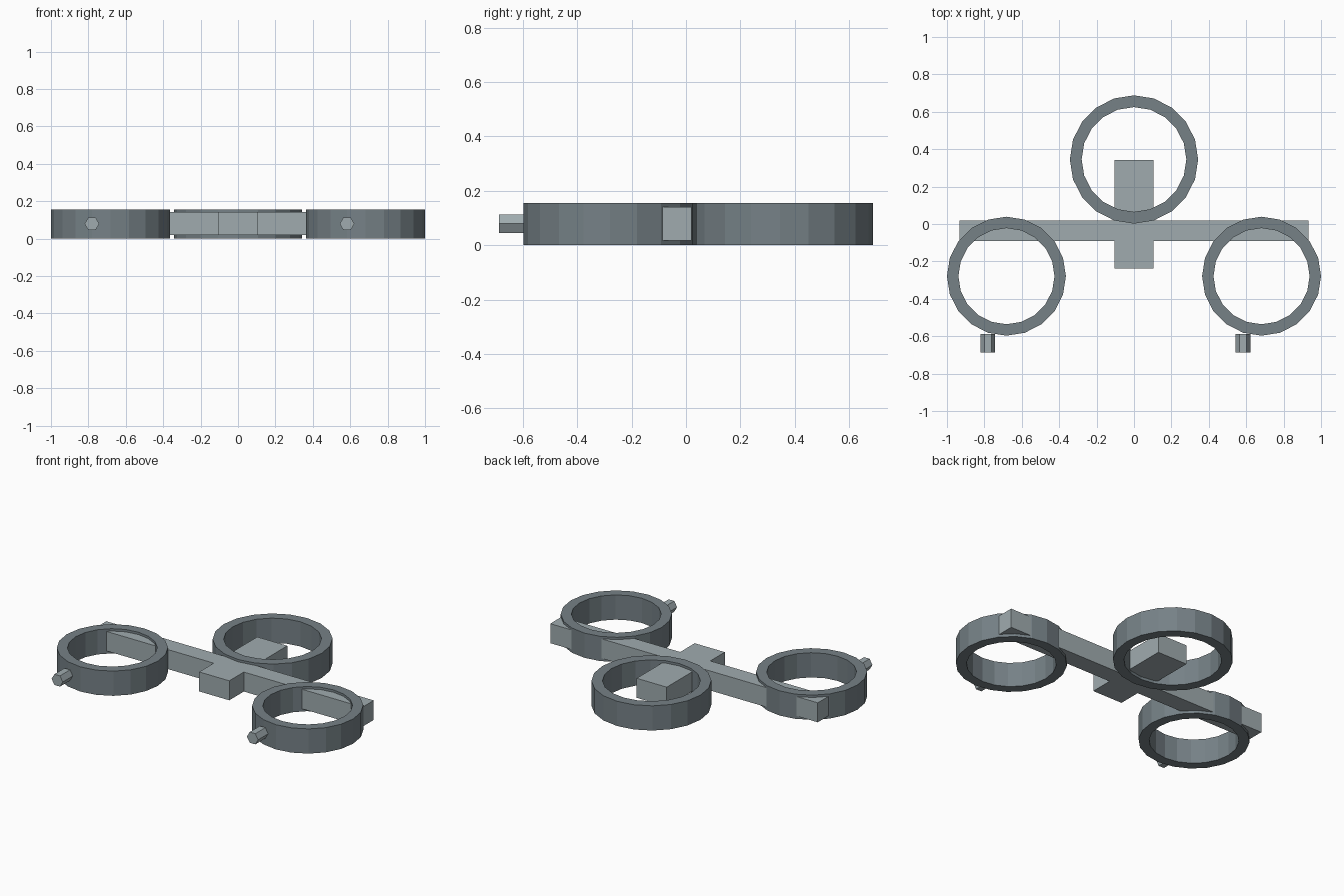
import bpy, bmesh, math

if "Cube" in bpy.data.objects:
    bpy.data.objects.remove(bpy.data.objects["Cube"])


def material(name, color):
    mat = bpy.data.materials.new(name)
    mat.diffuse_color = (*color, 1)
    mat.use_nodes = True
    mat.node_tree.nodes["Principled BSDF"].inputs["Base Color"].default_value = mat.diffuse_color
    return mat


DARK = material("dark_steel", (0.18, 0.22, 0.24))
LIGHT = material("light_steel", (0.35, 0.41, 0.43))


def make_object(name, bm, mat):
    bmesh.ops.recalc_face_normals(bm, faces=bm.faces[:])
    mesh = bpy.data.meshes.new(name)
    bm.to_mesh(mesh)
    bm.free()
    mesh.materials.append(mat)
    obj = bpy.data.objects.new(name, mesh)
    bpy.context.collection.objects.link(obj)
    return obj


def ring(name, x, y, r_out, r_in, z0, z1, sides=20):
    # rectangular cross-section swept around the vertical axis
    bm = bmesh.new()
    section = [(r_out, z0), (r_out, z1), (r_in, z1), (r_in, z0)]
    loops = []
    for i in range(sides):
        a = 2 * math.pi * i / sides
        loops.append([bm.verts.new((x + r * math.cos(a), y + r * math.sin(a), z))
                      for r, z in section])
    for i in range(sides):
        a, b = loops[i], loops[(i + 1) % sides]
        for j in range(4):
            k = (j + 1) % 4
            bm.faces.new((a[j], b[j], b[k], a[k]))
    return make_object(name, bm, DARK)


def prism(name, points, offset):
    # closed polygon extruded along an offset
    bm = bmesh.new()
    face = bm.faces.new([bm.verts.new(p) for p in points])
    ext = bmesh.ops.extrude_face_region(bm, geom=[face], use_keep_orig=True)
    verts = [g for g in ext["geom"] if isinstance(g, bmesh.types.BMVert)]
    bmesh.ops.translate(bm, verts=verts, vec=offset)
    return make_object(name, bm, LIGHT)


HEIGHT = 0.156

# Cross-shaped frame joining the rings
half = [(0.105, -0.237), (0.105, -0.092), (0.934, -0.092),
        (0.934, 0.02), (0.105, 0.02), (0.105, 0.342)]
outline = half + [(-x, y) for x, y in reversed(half)]
prism("cross_frame", [(x, y, 0.018) for x, y in outline], (0, 0, 0.123))

# Large rear ring
ring("rear_ring", 0, 0.345, 0.343, 0.28, 0, HEIGHT)

# Two front rings, each with a hexagonal peg set left of its centre
for side, cx in (("left", -0.682), ("right", 0.682)):
    ring(side + "_ring", cx, -0.279, 0.318, 0.257, 0, HEIGHT)
    hexagon = [(cx - 0.099 + 0.039 * math.cos(math.pi * i / 3), -0.688,
                0.079 + 0.039 * math.sin(math.pi * i / 3)) for i in range(6)]
    prism(side + "_peg", hexagon, (0, 0.1, 0))
